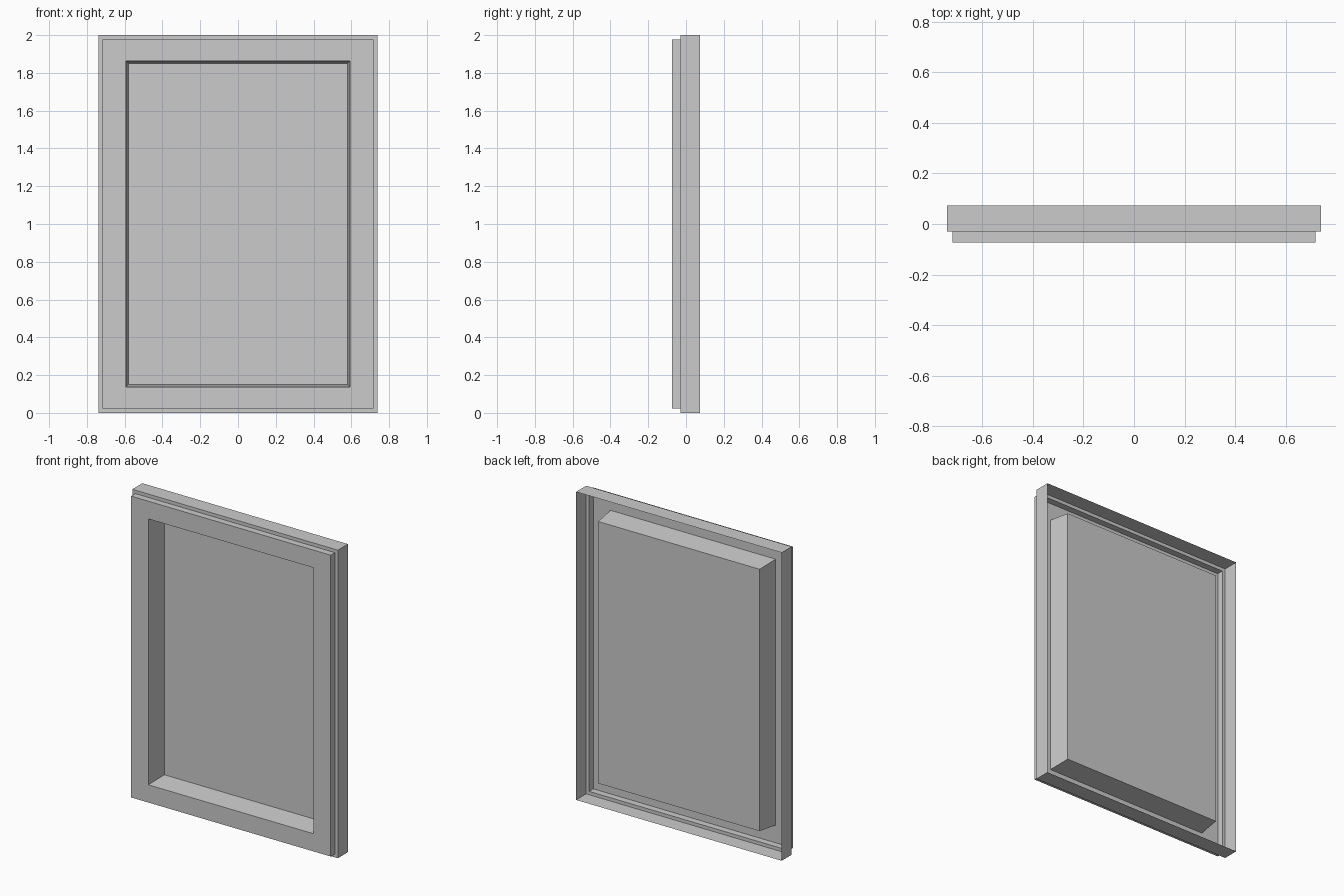
import bpy, bmesh

if "Cube" in bpy.data.objects:
    bpy.data.objects.remove(bpy.data.objects["Cube"])

H = 1.0  # mid height


def sheet(name, rings, cap=False):
    """Thin sheet skinned through rectangles (half width, half height, y), outside to inside."""
    bm = bmesh.new()
    loops = []
    for hx, hz, y in rings:
        loops.append([bm.verts.new((sx * hx, y, H + sz * hz))
                      for sx, sz in ((-1, -1), (1, -1), (1, 1), (-1, 1))])
    for a, b in zip(loops, loops[1:]):
        for i in range(4):
            j = (i + 1) % 4
            bm.faces.new((a[i], a[j], b[j], b[i]))
    if cap:
        bm.faces.new(loops[-1])
    mesh = bpy.data.meshes.new(name)
    bm.to_mesh(mesh)
    bm.free()
    obj = bpy.data.objects.new(name, mesh)
    bpy.context.collection.objects.link(obj)
    return obj


BACK, STEP, FRONT = 0.073, -0.03, -0.073

# outer rim, open at the back, with a narrow front ledge
sheet("outer_rim", [(0.738, 1.0, BACK), (0.738, 1.0, STEP), (0.717, 0.978, STEP)])

# raised front border around the opening
sheet("front_border", [(0.717, 0.978, STEP), (0.717, 0.978, FRONT), (0.593, 0.863, FRONT)])

# tapered recess with its flat back panel
sheet("recessed_panel", [(0.593, 0.863, FRONT), (0.58, 0.85, BACK)], cap=True)
